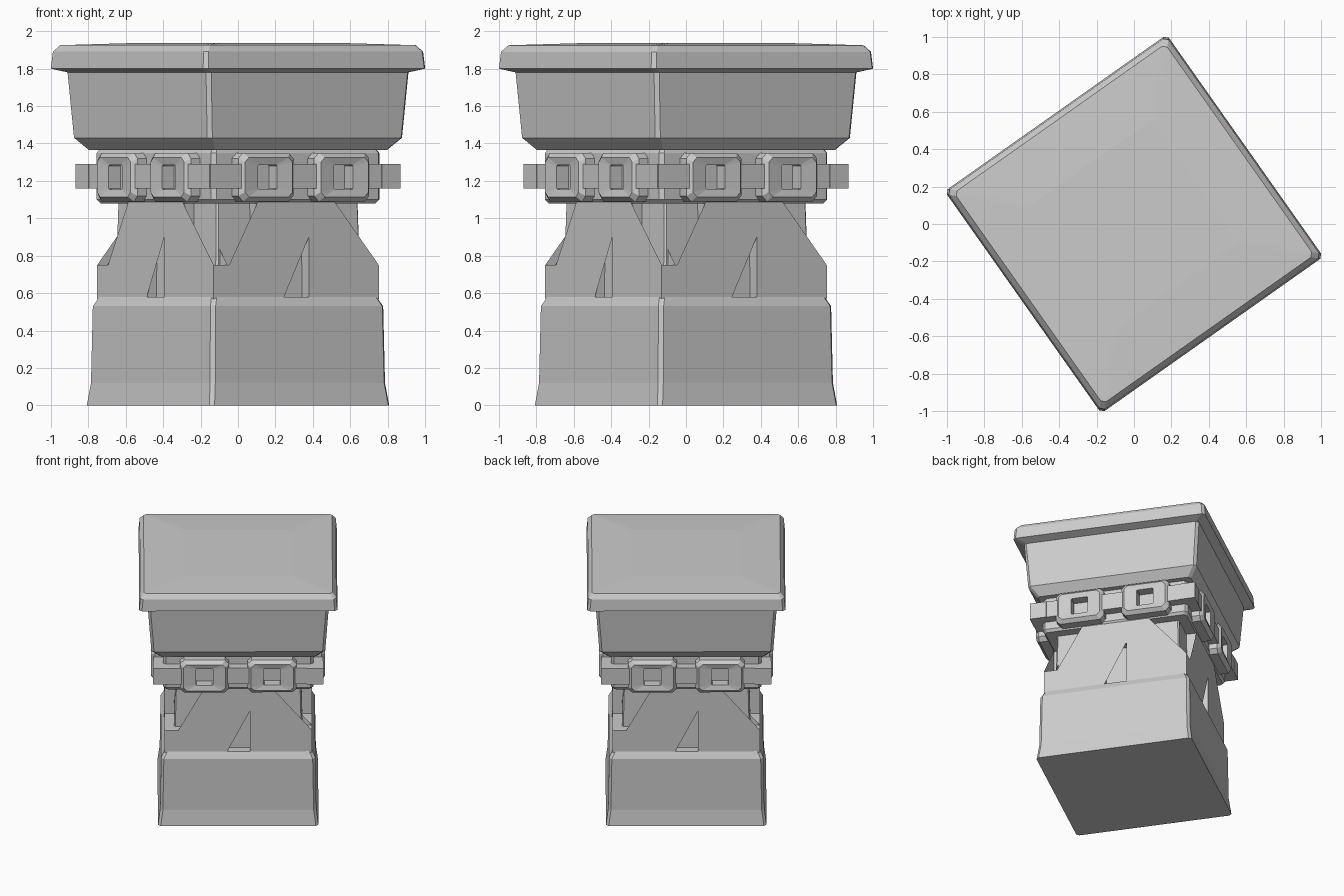
import bpy, bmesh, math
from mathutils import Matrix

if "Cube" in bpy.data.objects:
    bpy.data.objects.remove(bpy.data.objects["Cube"])

TURN = math.radians(35.2)   # whole pillar is turned about z


def finish(name, bm, turn=TURN):
    bmesh.ops.recalc_face_normals(bm, faces=bm.faces)
    me = bpy.data.meshes.new(name)
    bm.to_mesh(me)
    bm.free()
    ob = bpy.data.objects.new(name, me)
    ob.matrix_world = Matrix.Rotation(turn, 4, 'Z')
    bpy.context.collection.objects.link(ob)
    return ob


def tier(name, profile, c=0.02):
    """Square stack with trimmed corners; profile = (half side, z) pairs."""
    bm = bmesh.new()
    rings = []
    for h, z in profile:
        k = h - c
        pts = [(h, -k), (h, k), (k, h), (-k, h), (-h, k), (-h, -k), (-k, -h), (k, -h)]
        rings.append([bm.verts.new((x, y, z)) for x, y in pts])
    for a, b in zip(rings, rings[1:]):
        for i in range(8):
            j = (i + 1) % 8
            bm.faces.new((a[i], a[j], b[j], b[i]))
    bm.faces.new(rings[0])
    bm.faces.new(rings[-1])
    return finish(name, bm)


def slab(name, outline, d0, d1, turn):
    """Extrude an (across, z) outline outward along local -y."""
    bm = bmesh.new()
    a = [bm.verts.new((x, -d0, z)) for x, z in outline]
    b = [bm.verts.new((x, -d1, z)) for x, z in outline]
    for i in range(len(a)):
        j = (i + 1) % len(a)
        bm.faces.new((a[i], a[j], b[j], b[i]))
    bm.faces.new(a)
    bm.faces.new(b)
    bmesh.ops.triangulate(bm, faces=[f for f in bm.faces if len(f.verts) > 4])
    return finish(name, bm, turn)


def link(name, cx, turn):
    """Chain link: chamfered frame around a square hole."""
    bm = bmesh.new()

    def ring(w, h, c, d):
        pts = [(w, -h + c), (w, h - c), (w - c, h), (-w + c, h),
               (-w, h - c), (-w, -h + c), (-w + c, -h), (w - c, -h)]
        return [bm.verts.new((cx + x, -d, 1.22 + z)) for x, z in pts]

    rings = [ring(0.062, 0.065, 0.005, 0.52), ring(0.18, 0.13, 0.03, 0.52),
             ring(0.18, 0.13, 0.03, 0.61), ring(0.155, 0.105, 0.025, 0.637),
             ring(0.062, 0.065, 0.005, 0.627)]
    for a, b in zip(rings, rings[1:] + rings[:1]):
        for i in range(8):
            j = (i + 1) % 8
            bm.faces.new((a[i], a[j], b[j], b[i]))
    return finish(name, bm, turn)


def rect(x0, x1, z0, z1):
    return [(x0, z0), (x1, z0), (x1, z1), (x0, z1)]


# Solid tiers: base, neck core, chain core, cap
tier("base", [(0.588, 0.0), (0.572, 0.12), (0.565, 0.53), (0.54, 0.58)])
tier("neck", [(0.475, 0.57), (0.462, 1.10)], 0.01)
tier("chain_core", [(0.535, 1.08), (0.55, 1.10), (0.55, 1.35), (0.53, 1.38)])
tier("cap", [(0.58, 1.365), (0.637, 1.43), (0.662, 1.78), (0.726, 1.80),
             (0.718, 1.89), (0.69, 1.925), (0.40, 1.937)])

# Inverted T with a slot, as on each neck side
half = [(0.085, 0.57), (0.54, 0.57), (0.54, 0.75), (0.25, 0.75), (0.25, 1.09)]
t_outline = half + [(-x, z) for x, z in reversed(half)] + [(-0.085, 0.905), (0.085, 0.905)]

for k in range(4):
    turn = TURN + k * math.pi / 2
    slab("neck_bracket", t_outline, 0.45, 0.54, turn)
    # Chain bars between links and at the corners
    slab("chain_bar_middle", rect(-0.08, 0.08, 1.16, 1.29), 0.52, 0.62, turn)
    for s in (-1, 1):
        slab("chain_bar_corner", rect(s * 0.41, s * 0.625, 1.16, 1.29), 0.5, 0.622, turn)
        link("chain_link", s * 0.248, turn)
